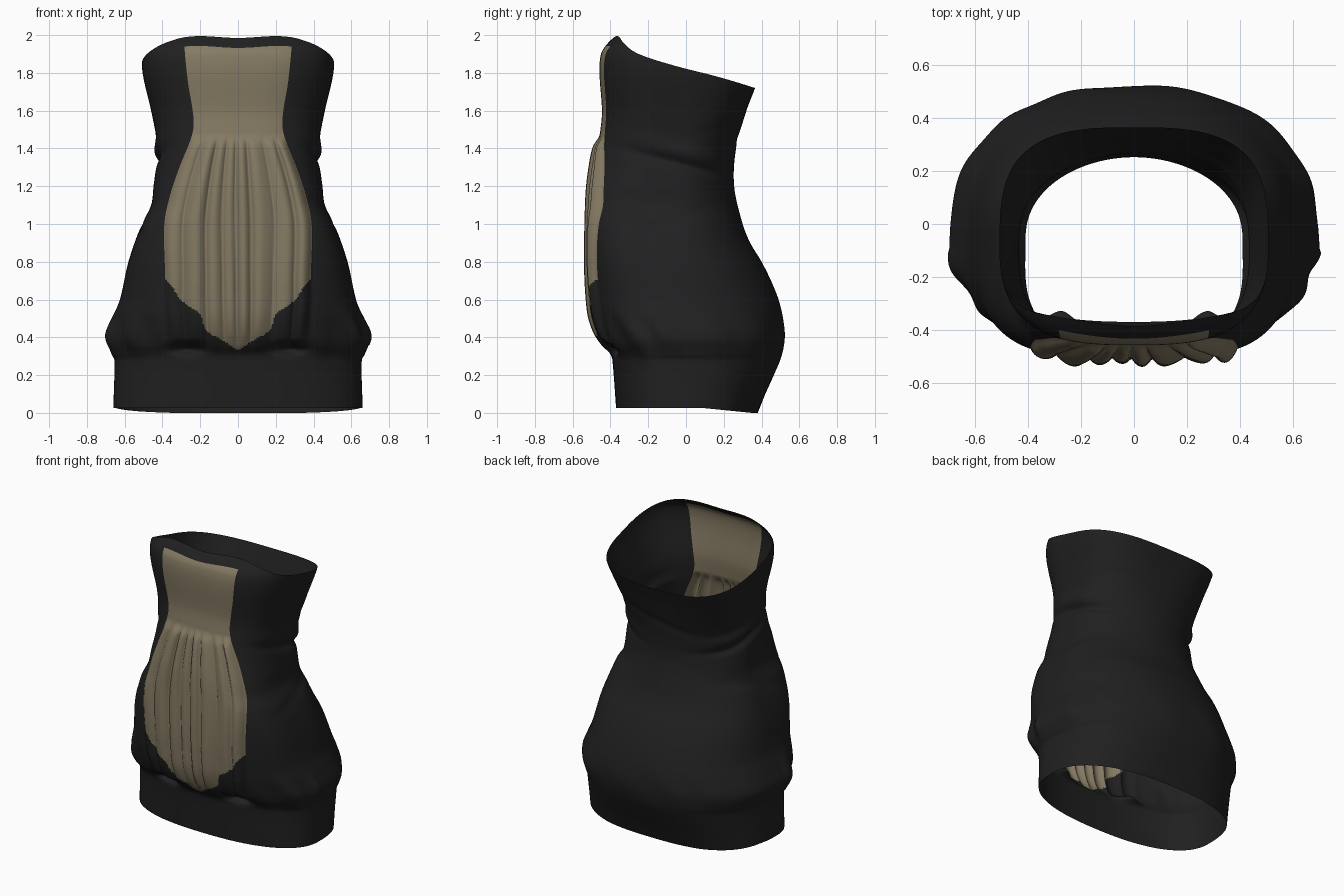
import bpy, bmesh, math

if "Cube" in bpy.data.objects:
    bpy.data.objects.remove(bpy.data.objects["Cube"])

# ---------- materials ----------
def material(name, rgb):
    m = bpy.data.materials.new(name)
    m.diffuse_color = (*rgb, 1)
    m.use_nodes = True
    m.node_tree.nodes["Principled BSDF"].inputs["Base Color"].default_value = m.diffuse_color
    return m

BLACK = material("black fabric", (0.0145, 0.0145, 0.0145))
TAN = material("tan fabric", (0.235, 0.195, 0.125))

# ---------- helpers ----------
def curve(*pts):
    """Smooth (Hermite) interpolation through (position, value) points."""
    def slope(i):
        a, b = pts[max(i - 1, 0)], pts[min(i + 1, len(pts) - 1)]
        return (b[1] - a[1]) / (b[0] - a[0])
    def f(z):
        z = min(max(z, pts[0][0]), pts[-1][0])
        i = 0
        while i < len(pts) - 2 and z > pts[i + 1][0]:
            i += 1
        (z0, a), (z1, b) = pts[i], pts[i + 1]
        h = z1 - z0
        t = (z - z0) / h
        return ((2*t**3 - 3*t*t + 1) * a + (t**3 - 2*t*t + t) * h * slope(i)
                + (3*t*t - 2*t**3) * b + (t**3 - t*t) * h * slope(i + 1))
    return f

def bump(d, size):
    return math.exp(-(d / size) ** 2)

# ---------- garment profiles by height ----------
half_width = curve((0, .66), (.28, .655), (.31, .67), (.4, .698), (.5, .665), (.6, .625), (.8, .58),
                   (1, .51), (1.1, .46), (1.2, .447), (1.35, .43), (1.45, .432), (1.6, .46),
                   (1.8, .505), (1.9, .505), (1.96, .475), (2.02, .42))
front_y = curve((0, -.37), (.28, -.39), (.31, -.4), (.36, -.435), (.5, -.482), (.65, -.497), (.8, -.503),
                (1, -.501), (1.2, -.494), (1.4, -.471), (1.5, -.453), (1.6, -.445), (1.8, -.458),
                (1.9, -.45), (1.95, -.42), (2, -.37), (2.02, -.35))
back_y = curve((0, .38), (.1, .42), (.2, .465), (.3, .505), (.4, .522), (.5, .515), (.6, .49), (.7, .45),
               (.8, .4), (.9, .34), (1, .3), (1.2, .255), (1.4, .265), (1.6, .32), (1.75, .375), (2, .43))
front_power = curve((0, 2.4), (.4, 2.45), (.7, 3.3), (1, 4.2), (1.3, 3.2), (1.5, 2.9), (1.7, 2.9), (2, 3))
back_power = curve((0, 2.6), (.4, 2.3), (.8, 2.2), (1.1, 2), (1.3, 2), (1.7, 3), (2, 3.1))
panel_half = curve((0, .36), (.3, .36), (.6, .385), (.7, .385), (1, .39), (1.15, .36), (1.3, .31),
                   (1.45, .25), (1.52, .235), (1.6, .24), (1.75, .265), (1.95, .285), (2, .285))
rim_z = curve((-1, 2.01), (-.9, 1.99), (-.8, 1.965), (-.5, 1.9), (0, 1.835), (.5, 1.78), (1, 1.72))
pleat_depth = curve((.32, 0), (.42, .03), (.6, .038), (.8, .038), (1.1, .038), (1.3, .034),
                    (1.41, .025), (1.465, 0), (1.5, 0), (2, 0))
panel_bottom = curve((0, .33), (.09, .39), (.17, .44), (.2, .52), (.27, .57), (.32, .62), (.35, .67), (.385, .71))
MID_Y = -.05
N_PANEL, N_REST = 96, 170

def sp(v, p):
    return math.copysign(abs(v) ** p, v)

def point(col, level):
    """Surface point; the first N_PANEL columns follow the front panel."""
    z = level
    for _ in range(3):      # tilt the neckline: high at the front, low at the back
        w, pn = half_width(z), front_power(z)
        edge = math.acos((panel_half(z) / w) ** (pn / 2))
        if col <= N_PANEL:
            s = 2 * col / N_PANEL - 1
            t = -math.acos(sp(s * panel_half(z) / w, pn / 2))
        else:
            s = None
            t = -edge + (math.pi + 2 * edge) * (col - N_PANEL) / N_REST
        n = pn if t < 0 or t > math.pi else back_power(z)
        cy = sp(math.sin(t), 2 / n)
        if level > 1.2:
            top = rim_z(cy) - .025 * (bump(sp(math.cos(t), 2 / n) * w, .2) if cy < 0 else 0)
            z = 1.2 + (level - 1.2) * (top - 1.2) / .8
    depth = (MID_Y - front_y(z)) if cy < 0 else (back_y(z) - MID_Y)
    x, y = w * sp(math.cos(t), 2 / n), MID_Y + depth * cy

    # gathered pleats on the panel
    if s is not None:
        fold = abs(math.sin(math.pi * (4 * s + .3 * math.sin(5 * s + .6 * z) * (1 - s * s)))) ** .7
        y -= pleat_depth(z) * fold * (.85 + .2 * math.sin(9 * s))
    # soft wrinkles: waist creases on the sides, gathers above the band, fold across the back
    side = abs(math.cos(t)) ** 2 * bump(y, .3) if s is None else 0
    d = -.024 * side * bump(z - 1.31 + .25 * y, .028) + .014 * side * bump(z - 1.38 + .25 * y, .04)
    d -= .01 * side * bump(z - 1.07 + .3 * abs(y - .1), .04)
    if s is None:
        fade = min(1, (col - N_PANEL) / 8, (N_PANEL + N_REST - col) / 8)
        front = 1.3 if y < -.1 else .4
        d += fade * front * .01 * math.sin(13 * t + 7 * z + math.sin(3 * t)) * bump(z - .42, .1)
        d -= fade * .005 * bump(z - 1.45 - .06 * math.sin(2 * t), .03) * max(cy, 0)
    r = math.hypot(x, y - MID_Y)
    x, y = x + d * x / r, y + d * (y - MID_Y) / r
    # tucks pulled inward just above the band
    if y < -.2:
        y += .075 * bump(abs(x) - .27, .08) * bump(z - .34, .028)
    # slightly raised front hem
    if level < .3:
        z += (1 - level / .3) * (.025 if y < .1 else .025 * max(0, 1 - (y - .1) / .25))
    return x, y, z

def loft(name, z0, z1, rows, tan_rule):
    bm = bmesh.new()
    cols = N_PANEL + N_REST
    grid = [[bm.verts.new(point(c, z0 + (z1 - z0) * r / rows)) for c in range(cols)]
            for r in range(rows + 1)]
    for r in range(rows):
        for c in range(cols):
            e = (c + 1) % cols
            f = bm.faces.new((grid[r][c], grid[r][e], grid[r + 1][e], grid[r + 1][c]))
            f.smooth = True
            f.material_index = int(c < N_PANEL and tan_rule(f.calc_center_median()))
    me = bpy.data.meshes.new(name)
    bm.to_mesh(me)
    bm.free()
    ob = bpy.data.objects.new(name, me)
    bpy.context.collection.objects.link(ob)
    me.materials.append(BLACK)
    me.materials.append(TAN)
    return ob

# ---------- parts ----------
# hip band: plain black
loft("hip_band", 0, .3, 20, lambda p: False)
# body: black with the tan front panel ending in a point
loft("garment_body", .3, 2, 190, lambda p: panel_bottom(abs(p.x)) < p.z < 1.945 - .01 * bump(p.x, .2))
